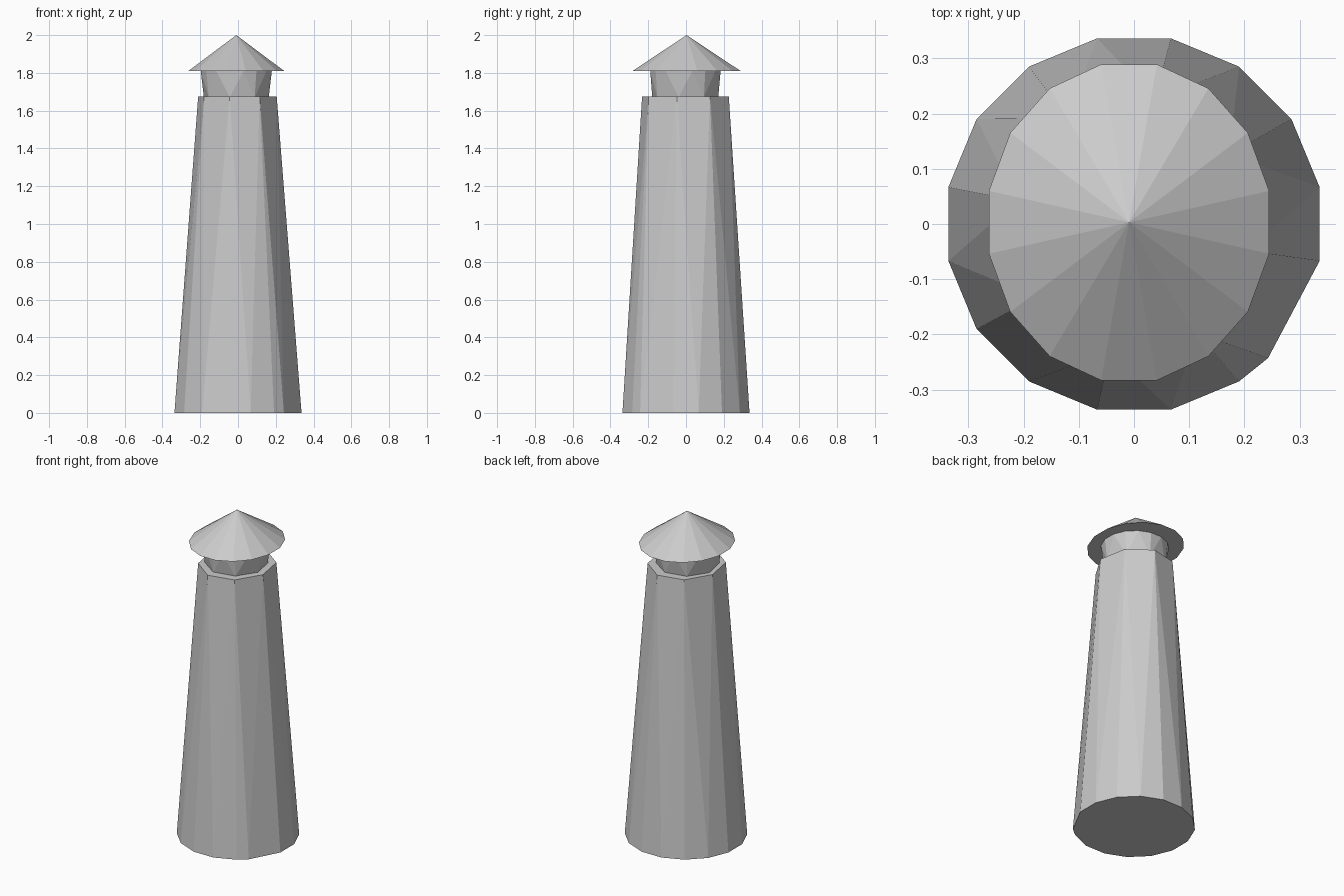
import bpy, bmesh
from math import cos, sin, radians

cube = bpy.data.objects.get("Cube")
if cube:
    bpy.data.objects.remove(cube)

grey = bpy.data.materials.new("plain_grey")
grey.use_nodes = True
colour = (0.6, 0.6, 0.6, 1)
grey.diffuse_color = colour
grey.node_tree.nodes["Principled BSDF"].inputs["Base Color"].default_value = colour


def ring(bm, count, rx, ry, cx, cy, z):
    """Ring of vertices starting just right of the +x axis."""
    angles = [radians(-11.25 + 360 * i / count) for i in range(count)]
    return [bm.verts.new((cx + rx * cos(a), cy + ry * sin(a), z)) for a in angles]


def finish(bm, name):
    bmesh.ops.recalc_face_normals(bm, faces=bm.faces)
    mesh = bpy.data.meshes.new(name)
    bm.to_mesh(mesh)
    bm.free()
    mesh.materials.append(grey)
    obj = bpy.data.objects.new(name, mesh)
    bpy.context.collection.objects.link(obj)
    return obj


def faceted_drum(name, wide, narrow, dent=None):
    """Capped drum joining a sixteen-sided ring to an eight-sided ring."""
    bm = bmesh.new()
    w = ring(bm, 16, *wide)
    n = ring(bm, 8, *narrow)
    if dent:
        w[-1].co.xy = dent
    for i in range(8):
        a, mid, b = w[2 * i], w[2 * i + 1], w[(2 * i + 2) % 16]
        p, q = n[i], n[(i + 1) % 8]
        for tri in ((p, a, mid), (p, mid, q), (q, mid, b)):
            bm.faces.new(tri)
    bm.faces.new(w)
    bm.faces.new(n)
    return finish(bm, name)


# Tapering tower, with one base corner pulled in
faceted_drum("tower", (0.343, 0.343, 0, 0, 0),
             (0.212, 0.234, -0.003, -0.003, 1.675), dent=(0.243, -0.243))

# Lantern room flaring slightly upward
faceted_drum("lantern_room", (0.192, 0.19, -0.009, -0.003, 1.812),
             (0.175, 0.178, -0.009, -0.004, 1.67))

# Conical roof with a flat underside
bm = bmesh.new()
eave = ring(bm, 16, 0.259, 0.292, -0.009, 0.003, 1.81)
apex = bm.verts.new((-0.009, 0.003, 2.0))
for i in range(16):
    bm.faces.new((eave[i], eave[(i + 1) % 16], apex))
bm.faces.new(eave)
finish(bm, "roof")
